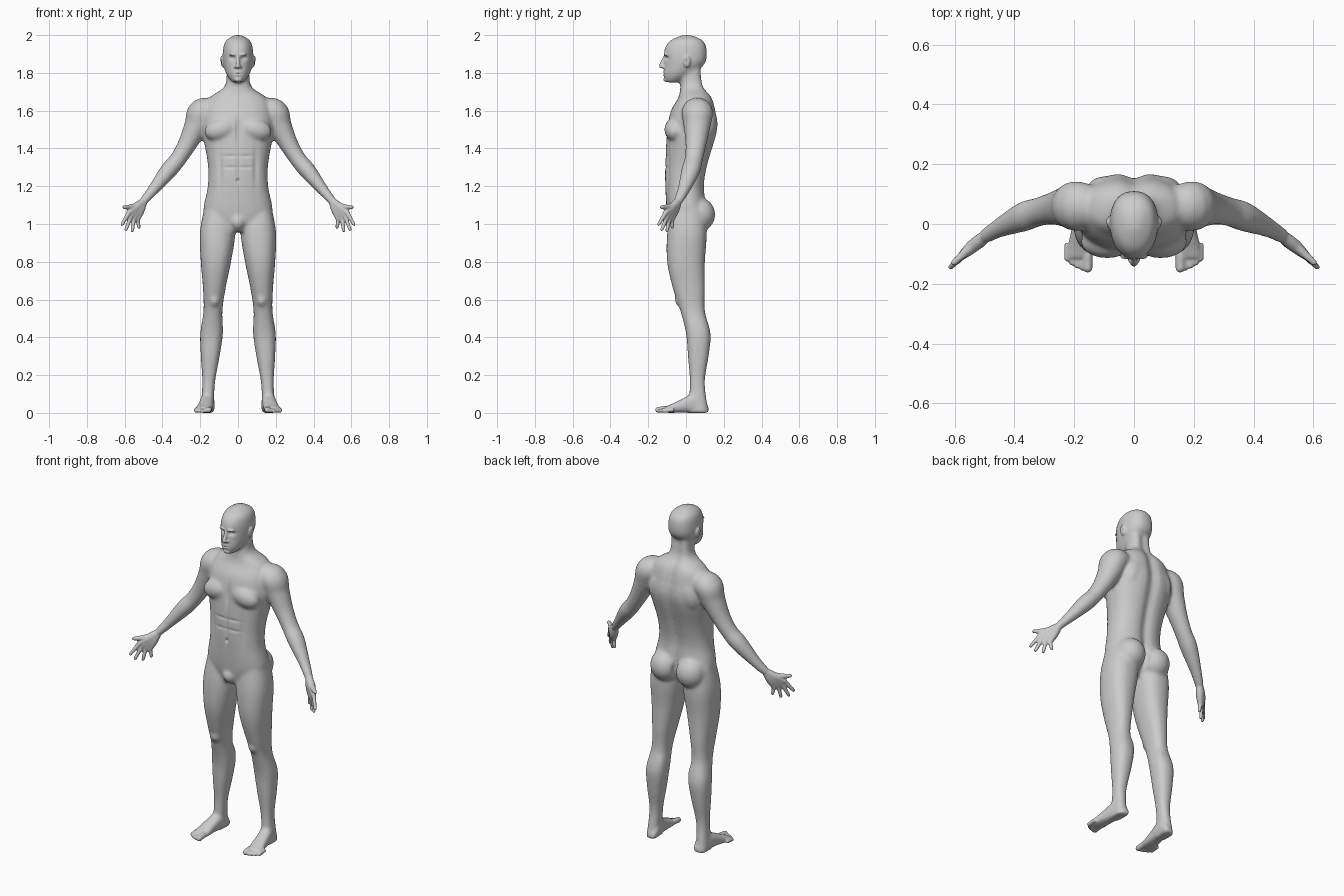
import bpy, bmesh
from math import sin, cos, pi, exp, radians, copysign
from mathutils import Vector, Matrix

cube = bpy.data.objects.get("Cube")
if cube:
    bpy.data.objects.remove(cube)

skin = bpy.data.materials.new("matte grey")
skin.use_nodes = True
grey = (0.6, 0.6, 0.6, 1)
skin.diffuse_color = grey
skin.node_tree.nodes["Principled BSDF"].inputs["Base Color"].default_value = grey

SEGMENTS = 32
CIRCLE = [(cos(2 * pi * i / SEGMENTS), sin(2 * pi * i / SEGMENTS)) for i in range(SEGMENTS)]


def refine(rows, steps=5):
    """Smooth curve through rows of numbers, as tangents on each span."""
    out = []
    last = len(rows) - 1
    vectors = [Vector(row) for row in rows]
    for i in range(last):
        start, end = vectors[i], vectors[i + 1]
        leave = (end - vectors[max(i - 1, 0)]) / 2
        arrive = (vectors[min(i + 2, last)] - start) / 2
        for step in range(steps):
            t = step / steps
            ease = t * t * (3 - 2 * t)
            out.append(start.lerp(end, ease) + leave * t * (1 - t) ** 2 - arrive * t * t * (1 - t))
    return out + [vectors[last]]


def loft(bm, rings, mirror):
    """Skin a list of rings, with a twin on the other side if mirrored."""
    for side in (1, -1) if mirror else (1,):
        loops = [[bm.verts.new((side * x, y, z)) for x, y, z in ring] for ring in rings]
        for lower, upper in zip(loops, loops[1:]):
            for i in range(SEGMENTS):
                bm.faces.new((lower[i - 1], lower[i], upper[i], upper[i - 1]))
        bm.faces.new(loops[0])
        bm.faces.new(loops[-1])


def squarish(value, power):
    return copysign(abs(value) ** power, value)


def stack(bm, rows, centre=None, taper=0, groove=0):
    """Level sections, each given as height, half width, front and back."""
    rings = []
    for z, half, front, back in refine(rows):
        middle = centre(z) if centre else 0
        ring = []
        for c, s in CIRCLE:
            x = half * squarish(c, 0.85) * (1 - taper * max(0, -s))
            y = (front + back) / 2 + (back - front) / 2 * squarish(s, 0.85)
            y -= groove * max(0, s) * exp(-(x / 0.03) ** 2)
            ring.append((middle + x, y, z))
        rings.append(ring)
    loft(bm, rings, mirror=centre is not None)


def tube(bm, rows, depth=1.0, mirror=True):
    """Swept limb with round end, each row a point and a radius."""
    rows = refine(rows)
    rings = []
    for i, row in enumerate(rows):
        ahead, behind = rows[min(i + 1, len(rows) - 1)], rows[max(i - 1, 0)]
        along = (ahead - behind).to_3d().normalized()
        across = along.cross(Vector((0.02, 1, 0.03))).normalized()
        out = along.cross(across) * depth
        rings.append([row.to_3d() + (across * c + out * s) * row[3] for c, s in CIRCLE])
    loft(bm, rings, mirror)
    blob(bm, rows[-1].to_3d(), [rows[-1][3]] * 3)


def blob(bm, centre, size, tilt=0):
    """Ellipsoid, mirrored when it lies off the middle."""
    x, y, z = centre
    for side in (1, -1) if x else (1,):
        place = Matrix.Translation((side * x, y, z)) @ Matrix.Rotation(side * tilt, 4, 'Y')
        bmesh.ops.create_uvsphere(bm, u_segments=24, v_segments=16, radius=1,
                                  matrix=place @ Matrix.Diagonal((*size, 1)))


def fuse(obj, bm, voxel, rounds):
    """Merge overlapping parts into one smooth skin."""
    bmesh.ops.recalc_face_normals(bm, faces=bm.faces)
    rough = obj.data
    bm.to_mesh(rough)
    bm.free()
    merge = obj.modifiers.new("merge", 'REMESH')
    merge.mode = 'VOXEL'
    merge.voxel_size = voxel
    soften = obj.modifiers.new("soften", 'SMOOTH')
    soften.factor = 0.5
    soften.iterations = rounds
    evaluated = obj.evaluated_get(bpy.context.evaluated_depsgraph_get())
    merged = bpy.data.meshes.new_from_object(evaluated)
    obj.modifiers.clear()
    obj.data = merged
    bpy.data.meshes.remove(rough)


def leg_line(z):
    return 0.165 - 0.06 * z


def foot_line(y):
    return 0.168 - 0.14 * y


def arm_point(x, z, radius):
    """The arm swings forward the further out it reaches."""
    return x, 0.06 - (x - 0.18) ** 2, z, radius


body = bpy.data.objects.new("body", bpy.data.meshes.new("rough body"))
bpy.context.collection.objects.link(body)
bm = bmesh.new()

# torso and neck
stack(bm, [(.96, .08, -.08, .06), (1.05, .18, -.1, .11), (1.2, .16, -.11, .1),
           (1.32, .16, -.11, .12), (1.5, .19, -.1, .17), (1.6, .18, -.08, .16),
           (1.67, .15, -.04, .14), (1.73, .07, -.03, .1), (1.83, .06, -.03, .09)], groove=.02)
# skull and jaw
stack(bm, [(1.75, .03, -.11, -.04), (1.79, .06, -.12, .03), (1.85, .08, -.115, .1),
           (1.92, .08, -.115, .11), (1.97, .065, -.085, .09), (2, .02, -.02, .03)], taper=.15)
# legs
stack(bm, [(1.08, .08, -.08, .1), (.95, .094, -.1, .11), (.8, .08, -.1, .1),
           (.66, .06, -.07, .1), (.54, .05, -.03, .1), (.42, .06, 0, .13),
           (.3, .05, .01, .12), (.16, .034, .02, .1), (0, .034, .01, .12)], leg_line)
# arms
tube(bm, [arm_point(*row) for row in
          [(.12, 1.6, .06), (.19, 1.59, .076), (.22, 1.52, .065), (.27, 1.42, .05),
           (.32, 1.34, .044), (.37, 1.28, .045), (.45, 1.18, .03), (.5, 1.12, .023)]], depth=1.1)
# chest, buttocks, shoulder blades, pelvis, knees, calves
blob(bm, (.09, -.06, 1.5), (.09, .055, .06), .25)
blob(bm, (.085, .07, 1.05), (.085, .085, .09))
blob(bm, (.1, .1, 1.54), (.06, .06, .1), -.3)
blob(bm, (0, -.07, 1.01), (.04, .045, .045))
blob(bm, (.125, -.03, .6), (.03, .03, .04))
blob(bm, (.11, .08, .43), (.03, .04, .09))
# feet
soles = refine([(.12, .02, .03), (.09, .033, .07), (.04, .037, .1),
                (-.03, .04, .07), (-.08, .045, .045), (-.12, .045, .03)])
loft(bm, [[(foot_line(y) + half * c, y, height / 2 * (1 + squarish(s, .6))) for c, s in CIRCLE]
          for y, half, height in soles], mirror=True)
fuse(body, bm, voxel=.008, rounds=12)

bm = bmesh.new()
bm.from_mesh(body.data)


def hand_point(degrees, reach, radius):
    """A point fanned out from the wrist, palm to the front."""
    angle = radians(degrees)
    x, y, z, radius = arm_point(.5 + reach * cos(angle), 1.12 - reach * sin(angle), radius)
    return x, y - reach / 10, z, radius


# palms and fingers, index first
for i in range(4):
    fan = 38 + 11 * i
    knuckle = hand_point(fan, .1, .012)
    tube(bm, [hand_point(fan, 0, .02), hand_point(fan, .05, .022), hand_point(fan, .1, .014)])
    tube(bm, [knuckle, hand_point(fan + 9, .175 - .009 * (i - 1) ** 2, .009)])
# thumbs
tube(bm, [hand_point(40, .02, .018), hand_point(28, .06, .016), hand_point(17, .107, .01)])
# toes, big toe first
for i in range(5):
    radius = .011 if i else .016
    x, tip = .155 + .017 * i, .002 * i * i - .147
    tube(bm, [(x, tip + .05, radius + .006, radius), (x, tip, radius, radius)])
# nose and nostrils
tube(bm, [(0, -.11, 1.89, .008), (0, -.123, 1.86, .01), (0, -.13, 1.837, .013)], mirror=False)
blob(bm, (.012, -.12, 1.832), (.009, .012, .008))
# ears, brow, lips, chin
blob(bm, (.082, .005, 1.86), (.011, .02, .032), .15)
blob(bm, (.022, -.109, 1.897), (.026, .011, .008), .1)
for z in (1.801, 1.79):
    blob(bm, (0, -.111, z), (.022, .011, .006))
blob(bm, (0, -.108, 1.765), (.02, .012, .012))
fuse(body, bm, voxel=.005, rounds=3)

# carved hollows: eyes, mouth, ears, breastbone, belly line, flank lines, navel, seat
hollows = [((.032, -.11, 1.878), (.018, .03, .011), .012),
           ((0, -.12, 1.796), (.02, .02, .003), .005),
           ((.095, 0, 1.86), (.008, .008, .015), .007),
           ((0, -.11, 1.5), (.012, .05, .07), .01),
           ((0, -.11, 1.3), (.01, .05, .1), .005),
           ((.095, -.1, 1.3), (.014, .05, .1), .006),
           ((0, -.11, 1.23), (.008, .03, .01), .01),
           ((0, .14, 1.05), (.012, .07, .07), .02)]
# belly creases
hollows += [((.04, -.11, z), (.04, .05, .008), .004) for z in (1.36, 1.3)]

bm = bmesh.new()
bm.from_mesh(body.data)
bm.normal_update()
for vert in bm.verts:
    spot = Vector((abs(vert.co.x), vert.co.y, vert.co.z))
    for centre, size, depth in hollows:
        if abs(spot.z - centre[2]) < 3 * size[2]:
            distance = sum(((p - c) / r) ** 2 for p, c, r in zip(spot, centre, size))
            vert.co -= vert.normal * depth * exp(-distance)
    vert.co.z = max(vert.co.z, 0)
for face in bm.faces:
    face.smooth = True
bm.to_mesh(body.data)
bm.free()
body.data.name = "body"
body.data.materials.append(skin)
